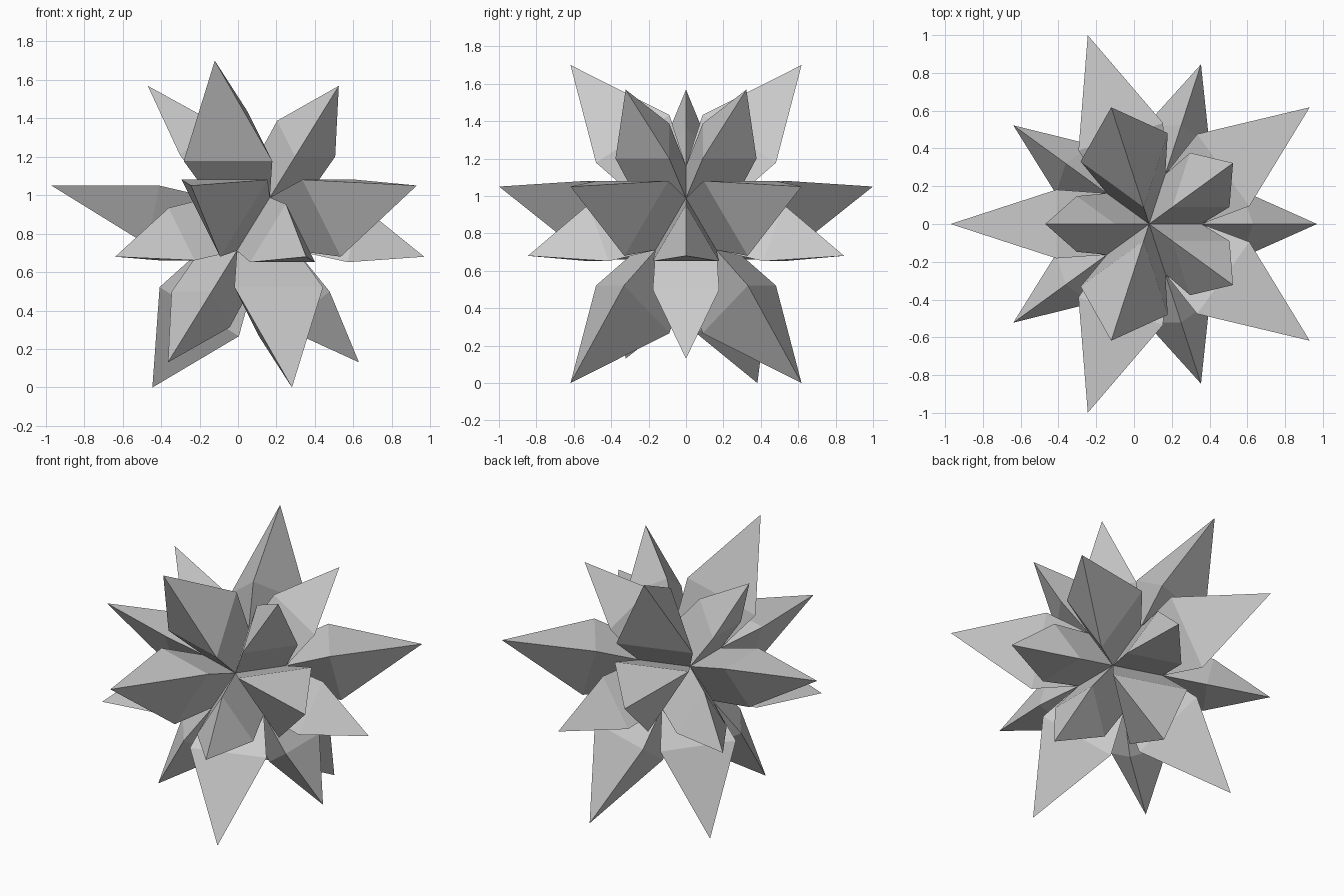
import bpy, bmesh
from math import atan2, degrees
from mathutils import Vector

if "Cube" in bpy.data.objects:
    bpy.data.objects.remove(bpy.data.objects["Cube"])

CENTRE = Vector((0.08, 0, 0.85))
CORE_R = 0.31        # radius of the hidden icosahedral core (dimple points)
SHOULDER_H = 0.52    # distance of every spike's shoulder from the centre
LONG, SHORT = (1.07, 0.28), (0.905, 0.205)   # (tip distance, shoulder radius)

# long spikes on the top and bottom rings, by compass angle
LONG_TOP = {108, -108}
LONG_BOTTOM = {72, -72, 144}


def spike_size(n):
    """Tip distance and shoulder radius for the core face with normal n."""
    angle = round(degrees(atan2(n.y, n.x)))
    if angle == -180:
        angle = 180
    if n.z > 0.5:                                  # top ring
        if angle == 180:
            return 0.905, 0.17
        return LONG if angle in LONG_TOP else SHORT
    if n.z < -0.5:                                 # bottom ring
        return LONG if angle in LONG_BOTTOM else SHORT
    if n.z > 0:                                    # upper middle ring
        return (1.07, 0.21) if angle == 180 else (1.07, 0.272)
    return (0.905, 0.185) if abs(angle) == 144 else SHORT


# core icosahedron, each face replaced by a flared stem and a pyramid tip
bm = bmesh.new()
bmesh.ops.create_icosphere(bm, subdivisions=1, radius=CORE_R)
bm.normal_update()
core = list(bm.faces)
for face in core:
    n = face.calc_center_median().normalized()
    tip_d, rad = spike_size(n)
    base = list(face.verts)
    shoulder = []
    for v in base:
        out = (v.co - n * v.co.dot(n)).normalized()
        shoulder.append(bm.verts.new(n * SHOULDER_H + out * rad))
    tip = bm.verts.new(n * tip_d)
    for i in range(3):
        j = (i + 1) % 3
        bm.faces.new((base[i], base[j], shoulder[j], shoulder[i]))
        bm.faces.new((shoulder[i], shoulder[j], tip))
bmesh.ops.delete(bm, geom=core, context='FACES_ONLY')
bmesh.ops.translate(bm, verts=bm.verts, vec=CENTRE)
bmesh.ops.recalc_face_normals(bm, faces=bm.faces)

mesh = bpy.data.meshes.new("spiked_star")
bm.to_mesh(mesh)
bm.free()
bpy.context.collection.objects.link(bpy.data.objects.new("spiked_star", mesh))
